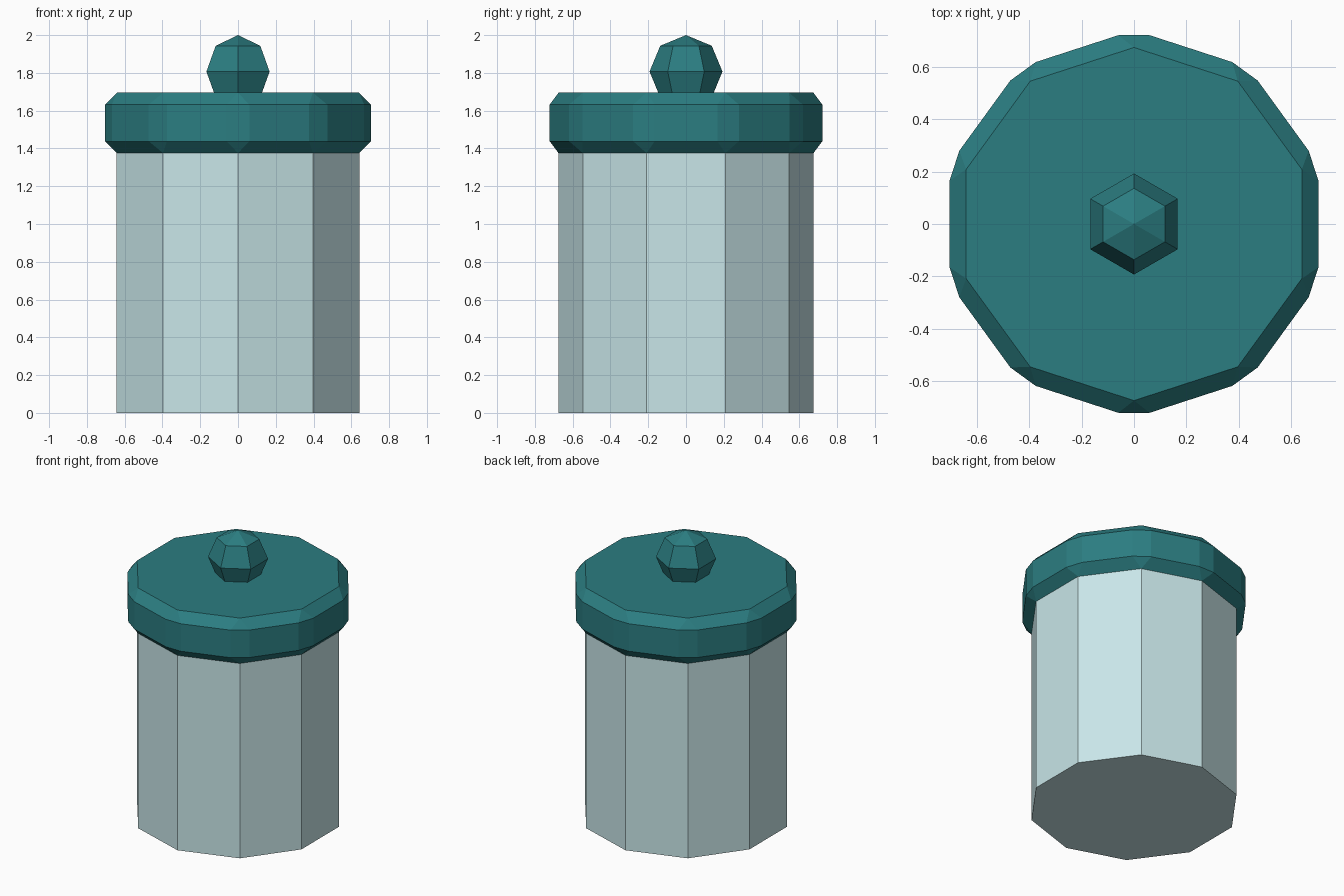
import bpy, bmesh, math
from mathutils import Matrix

if "Cube" in bpy.data.objects:
    bpy.data.objects.remove(bpy.data.objects["Cube"])


def material(name, rgb):
    m = bpy.data.materials.new(name)
    m.diffuse_color = (*rgb, 1)
    m.use_nodes = True
    m.node_tree.nodes["Principled BSDF"].inputs["Base Color"].default_value = m.diffuse_color
    return m


def add_object(name, bm, mat):
    bmesh.ops.recalc_face_normals(bm, faces=bm.faces)
    me = bpy.data.meshes.new(name)
    bm.to_mesh(me)
    bm.free()
    me.materials.append(mat)
    ob = bpy.data.objects.new(name, me)
    bpy.context.collection.objects.link(ob)
    return ob


def prism(sides, radius, z0, z1):
    # upright prism with a corner on the y axis
    bm = bmesh.new()
    ring = [(radius * math.sin(math.tau * i / sides),
             radius * math.cos(math.tau * i / sides)) for i in range(sides)]
    base = bm.faces.new([bm.verts.new((x, y, z0)) for x, y in ring])
    ext = bmesh.ops.extrude_face_region(bm, geom=[base], use_keep_orig=True)
    top = [g for g in ext["geom"] if isinstance(g, bmesh.types.BMVert)]
    bmesh.ops.translate(bm, verts=top, vec=(0, 0, z1 - z0))
    return bm


glass = material("pale_glass", (0.58, 0.79, 0.81))
teal = material("teal", (0.024, 0.205, 0.22))

# Jar body
add_object("jar_body", prism(10, 0.675, 0, 1.375), glass)

# Lid: decagon with every edge chamfered
bm = prism(10, 0.741, 1.375, 1.695)
bmesh.ops.bevel(bm, geom=bm.edges[:], offset=0.063, segments=1,
                affect='EDGES', profile=0.5)
add_object("lid", bm, teal)

# Knob: coarse sphere partly sunk in the lid
bm = bmesh.new()
bmesh.ops.create_uvsphere(
    bm, u_segments=6, v_segments=4, radius=0.193,
    matrix=Matrix.Translation((0, 0, 1.807)))
# put a corner on the y axis
if max(v.co.y for v in bm.verts) < 0.19:
    bmesh.ops.rotate(bm, verts=bm.verts, cent=(0, 0, 0),
                     matrix=Matrix.Rotation(math.radians(30), 3, 'Z'))
add_object("knob", bm, teal)
